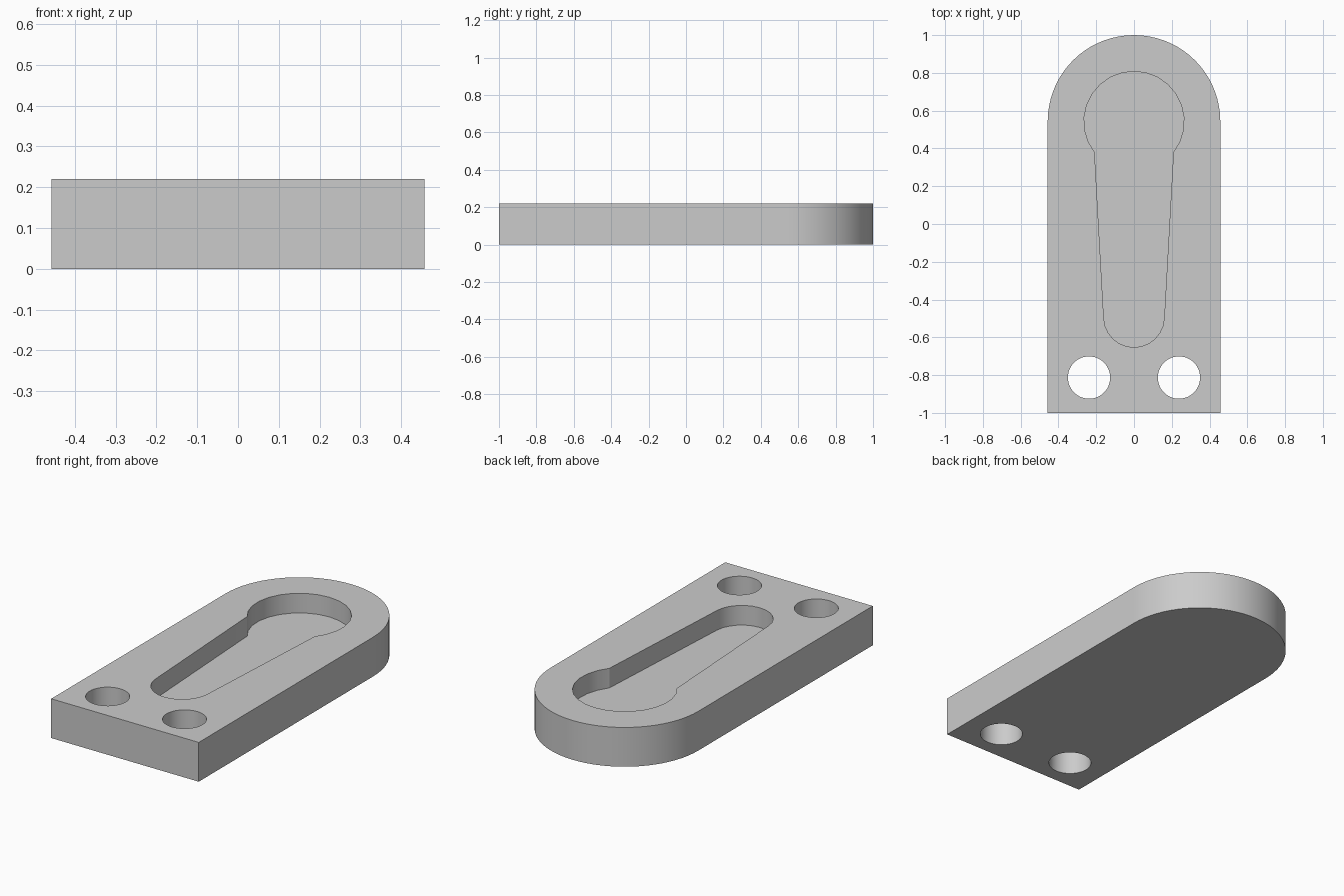
import bpy, bmesh
from math import sin, cos, radians

if "Cube" in bpy.data.objects:
    bpy.data.objects.remove(bpy.data.objects["Cube"])

HALF_W, HEIGHT, FLOOR, ARC_Y = 0.457, 0.22, 0.11, 0.543

grey = bpy.data.materials.new("plain grey")
grey.use_nodes = True
colour = (0.6, 0.6, 0.6, 1)
grey.diffuse_color = colour
grey.node_tree.nodes["Principled BSDF"].inputs["Base Color"].default_value = colour


def arc(cx, cy, r, start, end, steps):
    """Points along an arc, both ends included."""
    angles = [radians(start + (end - start) * i / steps) for i in range(steps + 1)]
    return [(cx + r * cos(a), cy + r * sin(a)) for a in angles]


def prism(name, outline, z0, z1):
    """Closed solid from a counter-clockwise outline."""
    bm = bmesh.new()
    base = bm.faces.new([bm.verts.new((x, y, z0)) for x, y in outline])
    top = bmesh.ops.extrude_face_region(bm, geom=[base])["geom"]
    verts = [g for g in top if isinstance(g, bmesh.types.BMVert)]
    bmesh.ops.translate(bm, verts=verts, vec=(0, 0, z1 - z0))
    bmesh.ops.recalc_face_normals(bm, faces=bm.faces)
    mesh = bpy.data.meshes.new(name)
    bm.to_mesh(mesh)
    bm.free()
    mesh.materials.append(grey)
    obj = bpy.data.objects.new(name, mesh)
    bpy.context.collection.objects.link(obj)
    return obj


# Plate with one rounded end
plate = prism("plate",
              [(-HALF_W, -1), (HALF_W, -1)] + arc(0, ARC_Y, HALF_W, 0, 180, 36),
              0, HEIGHT)

# Keyhole recess: round head, tapered neck, rounded foot
keyhole = (arc(0, ARC_Y, 0.265, -38, 218, 18)
           + arc(0, -0.493, 0.16, 183, 357, 12))
cutters = [prism("recess_cutter", keyhole, FLOOR, HEIGHT + 0.1)]

# Two through holes at the square end
for side, x in (("left", 0.238), ("right", -0.238)):
    circle = arc(x, -0.813, 0.112, 0, 360, 48)[:-1]
    cutters.append(prism(side + "_hole_cutter", circle, -0.1, HEIGHT + 0.1))

# Cut the openings and drop the helpers
bpy.context.view_layer.objects.active = plate
for cutter in cutters:
    cutter.hide_render = True
    mod = plate.modifiers.new(cutter.name, "BOOLEAN")
    mod.operation = "DIFFERENCE"
    mod.solver = "EXACT"
    mod.object = cutter
    bpy.ops.object.modifier_apply(modifier=mod.name)
    bpy.data.objects.remove(cutter)

# Smooth curved walls, crisp rims
bpy.ops.object.select_all(action="DESELECT")
plate.select_set(True)
bpy.ops.object.shade_smooth_by_angle(angle=radians(20))
